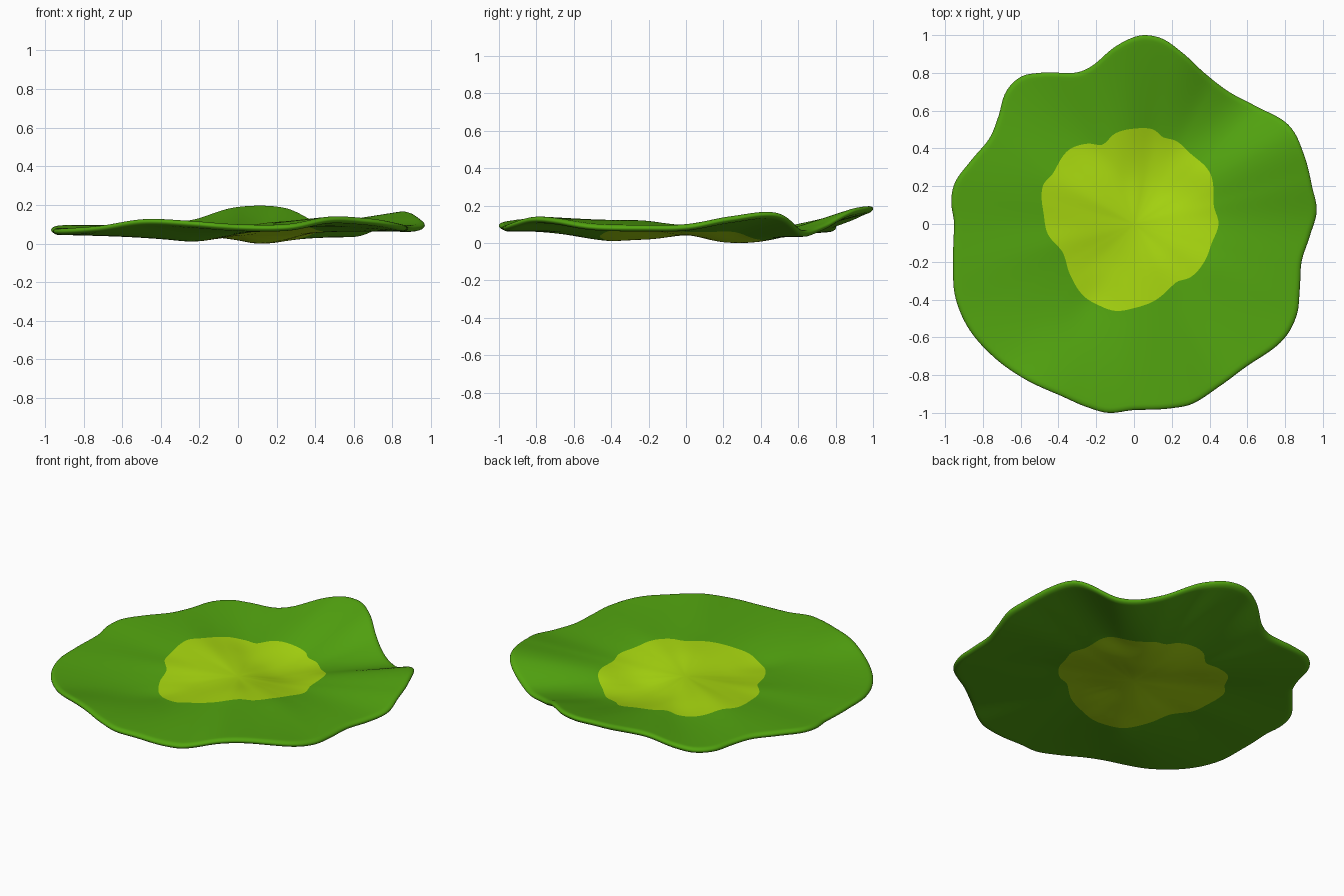
import bpy, bmesh, math

if "Cube" in bpy.data.objects:
    bpy.data.objects.remove(bpy.data.objects["Cube"])

SEG = 240          # divisions around the leaf
THICK = 0.035      # leaf thickness
EDGE = 0.03        # width of the rounded rim


def material(name, rgb):
    m = bpy.data.materials.new(name)
    m.diffuse_color = (*rgb, 1)
    m.use_nodes = True
    m.node_tree.nodes["Principled BSDF"].inputs["Base Color"].default_value = m.diffuse_color
    return m


def closed_curve(pairs):
    """Smooth periodic function of angle through (angle, value) pairs."""
    p = sorted(pairs)
    n = len(p)
    t = 2 * math.pi

    def at(i):
        k, j = divmod(i, n)
        return p[j][0] + k * t, p[j][1]

    def slope(i):
        a, b = at(i - 1), at(i + 1)
        return (b[1] - a[1]) / (b[0] - a[0])

    def f(x):
        x %= t
        i = max([j for j in range(-1, n) if at(j)[0] <= x])
        (x0, y0), (x1, y1) = at(i), at(i + 1)
        w = x1 - x0
        u = (x - x0) / w
        return ((2*u**3 - 3*u**2 + 1) * y0 + (u**3 - 2*u**2 + u) * w * slope(i)
                + (3*u**2 - 2*u**3) * y1 + (u**3 - u**2) * w * slope(i + 1))
    return f


def outline(points):
    return closed_curve([(math.atan2(y, x) % (2 * math.pi), math.hypot(x, y)) for x, y in points])


def heights(values):
    return closed_curve([(2 * math.pi * i / len(values), v) for i, v in enumerate(values)])


# Outer edge of the leaf and edge of the yellow centre, seen from above
rim = outline([
    (.06, 1), (.15, .98), (.25, .91), (.37, .8), (.5, .70), (.65, .62), (.82, .52),
    (.9, .36), (.94, .2), (.965, .07), (.93, -.06), (.885, -.2), (.875, -.35), (.86, -.48),
    (.79, -.61), (.6, -.75), (.45, -.86), (.3, -.955), (.2, -.975), (0, -.985), (-.14, -1),
    (-.25, -.97), (-.4, -.905), (-.6, -.81), (-.75, -.70), (-.88, -.55), (-.95, -.38),
    (-.96, -.2), (-.955, 0), (-.97, .12), (-.95, .22), (-.87, .33), (-.77, .45), (-.72, .57),
    (-.68, .7), (-.6, .78), (-.5, .8), (-.32, .8), (-.22, .84), (-.1, .94), (0, .99)])
patch = outline([
    (0, .505), (.1, .5), (.15, .46), (.22, .44), (.3, .37), (.4, .27), (.42, .1), (.445, 0),
    (.41, -.1), (.37, -.2), (.3, -.28), (.22, -.31), (.1, -.41), (0, -.445), (-.1, -.46),
    (-.19, -.43), (-.27, -.38), (-.34, -.27), (-.38, -.15), (-.46, -.05), (-.48, .05),
    (-.485, .2), (-.43, .27), (-.35, .39), (-.25, .425), (-.17, .42), (-.1, .48)])

# Height of the top surface every 15 degrees: rim, middle ring, inner ring
z_rim = heights([.105, .15, .17, .075, .11, .195, .2, .135, .105, .095, .1, .1,
                 .085, .085, .085, .1, .135, .125, .105, .105, .145, .135, .105, .10])
z_mid = heights([.10, .105, .105, .07, .05, .06, .085, .08, .07, .08, .095, .09,
                 .08, .08, .07, .06, .053, .07, .09, .105, .12, .125, .125, .11])
z_in = heights([.09, .08, .065, .05, .042, .042, .055, .065, .075, .085, .09, .085,
                .08, .075, .065, .058, .06, .07, .085, .1, .11, .11, .11, .1])
Z_MIDDLE = .08


def top_height(a, s):
    """Smooth radial blend through centre, inner, middle and rim heights."""
    ks = (0, .28, .52, 1)
    zs = (Z_MIDDLE, z_in(a), z_mid(a), z_rim(a))
    sl = [0] + [(zs[i+1] - zs[i-1]) / (ks[i+1] - ks[i-1]) for i in (1, 2)]
    sl.append((zs[3] - zs[2]) / (ks[3] - ks[2]))
    sl[0] = 0
    i = 0 if s < ks[1] else 1 if s < ks[2] else 2
    w = ks[i+1] - ks[i]
    u = (s - ks[i]) / w
    return ((2*u**3 - 3*u**2 + 1) * zs[i] + (u**3 - 2*u**2 + u) * w * sl[i]
            + (3*u**2 - 2*u**3) * zs[i+1] + (u**3 - u**2) * w * sl[i+1])


# Rings: fractions within the patch, then from the patch to the rounded rim
N_IN, N_OUT = 14, 24
LIP = [0, .25, .5, .72, .88, .97, 1]
n_rings = N_IN + N_OUT + len(LIP) - 1

bm = bmesh.new()
sheets = {1: [], -1: []}
angles = [2 * math.pi * i / SEG for i in range(SEG)]
centre = {s: bm.verts.new((0, 0, Z_MIDDLE - THICK / 2 + s * THICK / 2)) for s in (1, -1)}
for k in range(1, n_rings + 1):
    rows = {1: [], -1: []}
    for a in angles:
        R, P = rim(a), patch(a)
        h = THICK / 2
        if k <= N_IN:
            r = P * k / N_IN
        elif k <= N_IN + N_OUT:
            r = P + (R - EDGE - P) * (k - N_IN) / N_OUT
        else:
            e = LIP[k - N_IN - N_OUT]
            r = R - EDGE + EDGE * e
            h *= math.sqrt(max(0, 1 - e * e))
        mid = top_height(a, r / R) - THICK / 2
        x, y = r * math.cos(a), r * math.sin(a)
        rows[1].append(bm.verts.new((x, y, mid + h)))
        rows[-1].append(rows[1][-1] if k == n_rings else bm.verts.new((x, y, mid - h)))
    for s in (1, -1):
        sheets[s].append(rows[s])

# Skin both sides; faces inside the patch outline take the yellow colour
for s in (1, -1):
    for i in range(SEG):
        j = (i + 1) % SEG
        ring = sheets[s][0]
        tri = [centre[s], ring[i], ring[j]]
        bm.faces.new(tri[::s]).material_index = 1
        for k in range(n_rings - 1):
            p, q = sheets[s][k], sheets[s][k + 1]
            f = bm.faces.new([p[i], q[i], q[j], p[j]][::s])
            f.material_index = 1 if k < N_IN - 1 else 0

# Centre it and stand it on the ground
for axis in range(3):
    vals = [v.co[axis] for v in bm.verts]
    off = min(vals) if axis == 2 else (min(vals) + max(vals)) / 2
    for v in bm.verts:
        v.co[axis] -= off
for f in bm.faces:
    f.smooth = True

mesh = bpy.data.meshes.new("lily_pad_leaf")
bm.to_mesh(mesh)
bm.free()
mesh.materials.append(material("leaf green", (.085, .37, .005)))
mesh.materials.append(material("yellow green", (.39, .68, .005)))
leaf = bpy.data.objects.new("lily_pad_leaf", mesh)
bpy.context.collection.objects.link(leaf)
